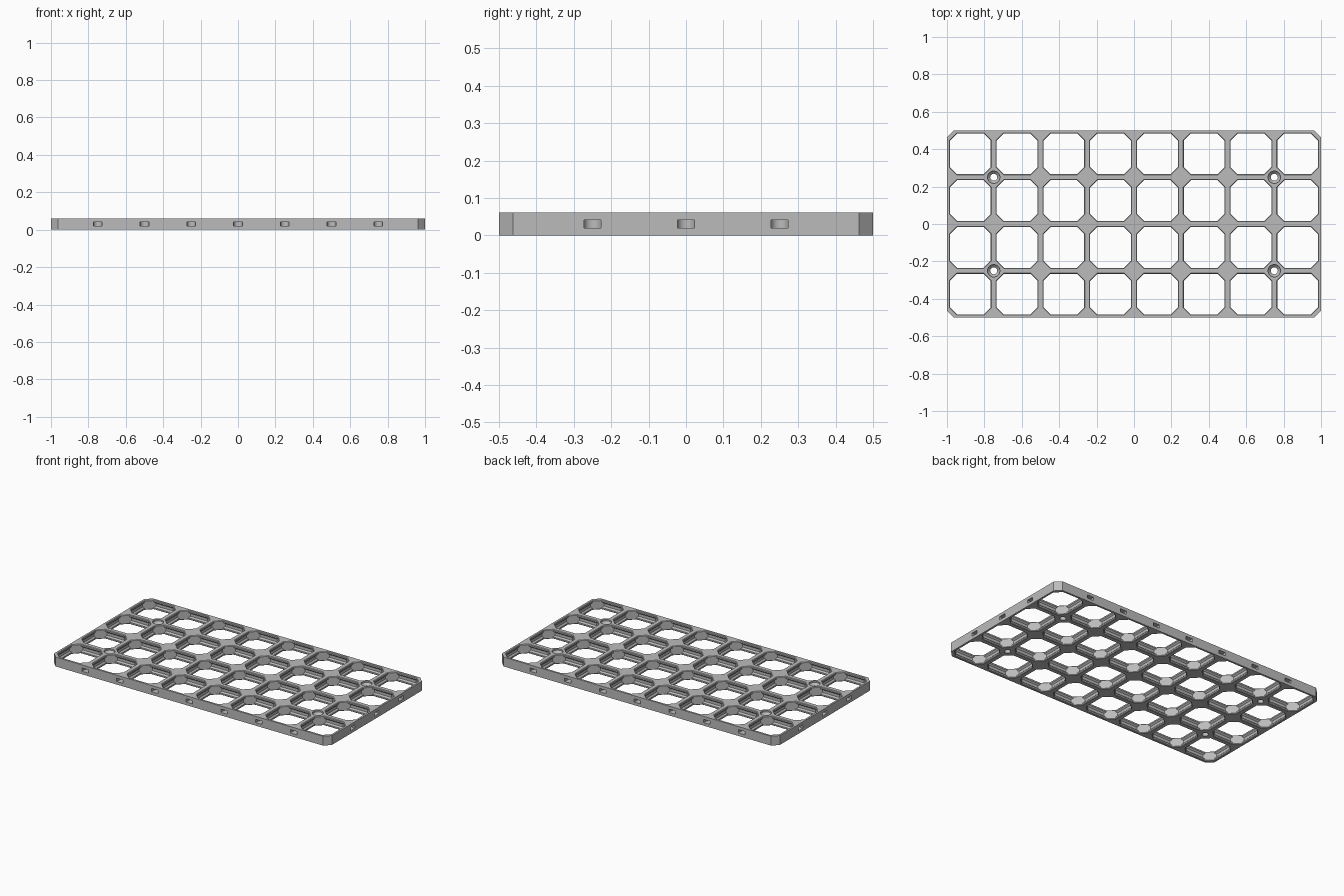
import bpy, bmesh, math
from mathutils import Matrix, Vector

cube = bpy.data.objects.get("Cube")
if cube:
    bpy.data.objects.remove(cube, do_unlink=True)

# Dimensions in millimetres; eight by four tiles span two units
MM = 2 / 224
COLS, ROWS, TILE, THICK = 8, 4, 28.0, 6.8
HALF_X, HALF_Y = COLS * TILE / 2, ROWS * TILE / 2
LIP, WALL, CHAMFER = 1.8, 0.8, 0.4       # rib half widths and edge chamfer
CORNER_CUT, NODE = 4.2, 7.88             # outer corner cut and node block reach

grey = bpy.data.materials.new("plain grey")
grey.use_nodes = True
grey.diffuse_color = (0.5, 0.5, 0.5, 1)
grey.node_tree.nodes["Principled BSDF"].inputs["Base Color"].default_value = (0.5, 0.5, 0.5, 1)


def octagon(hx, hy, cut):
    """Rectangle outline with four corners cut at 45 degrees."""
    return [(hx, cut - hy), (hx, hy - cut), (hx - cut, hy), (cut - hx, hy),
            (-hx, hy - cut), (-hx, cut - hy), (cut - hx, -hy), (hx - cut, -hy)]


def circle(r, n=48):
    return [(r * math.cos(math.tau * i / n), r * math.sin(math.tau * i / n)) for i in range(n)]


def loft(bm, layers, matrix=Matrix()):
    """Closed solid through matching outlines given as (z, points)."""
    rings = [[bm.verts.new(matrix @ Vector((x, y, z))) for x, y in pts] for z, pts in layers]
    for low, high in zip(rings, rings[1:]):
        for i in range(len(low)):
            j = (i + 1) % len(low)
            bm.faces.new((low[i], low[j], high[j], high[i]))
    bm.faces.new(rings[0][::-1])
    bm.faces.new(rings[-1])


def make_object(name, bm):
    bmesh.ops.recalc_face_normals(bm, faces=bm.faces)
    mesh = bpy.data.meshes.new(name)
    bm.to_mesh(mesh)
    bm.free()
    mesh.materials.append(grey)
    obj = bpy.data.objects.new(name, mesh)
    bpy.context.scene.collection.objects.link(obj)
    return obj


# Solid board with cut corners
bm = bmesh.new()
outline = octagon(HALF_X, HALF_Y, CORNER_CUT)
loft(bm, [(0, outline), (THICK, outline)])
board = make_object("grid_board", bm)

# Tile opening: chamfered lips above and below a wider middle groove
bm = bmesh.new()


def opening(inset, reach):
    h = TILE / 2 - inset
    return octagon(h, h, reach - 2 * inset)


mouth = opening(LIP - CHAMFER, NODE - CHAMFER * math.sqrt(2))
throat, groove = opening(LIP, NODE), opening(WALL, NODE)
lower = [(-1, mouth), (0, mouth), (CHAMFER, throat), (1.4, throat), (2.4, groove)]
layers = lower + [(THICK - z, pts) for z, pts in reversed(lower)]
for col in range(COLS):
    for row in range(ROWS):
        centre = ((col + 0.5) * TILE - HALF_X, (row + 0.5) * TILE - HALF_Y, 0)
        loft(bm, layers, Matrix.Translation(centre))

# Countersunk screw holes one tile in from the corners
for sx in (-1, 1):
    for sy in (-1, 1):
        centre = (sx * (HALF_X - TILE), sy * (HALF_Y - TILE), 0)
        shank, head = circle(2.1), circle(3.7)
        loft(bm, [(-1, shank), (THICK - 2.6, shank), (THICK - 1, head), (THICK + 1, head)],
             Matrix.Translation(centre))

# Round-ended connector slots in the rim, local +x pointing inwards
arc = [math.radians(a) for a in range(-90, 91, 10)]
slot = [(2.5 + 2.6 * math.cos(a), 2.6 * math.sin(a)) for a in arc] + [(-1, 2.6), (-1, -2.6)]


def cut_slot(x, y, turn):
    loft(bm, [(THICK / 2 - 1.2, slot), (THICK / 2 + 1.2, slot)],
         Matrix.Translation((x, y, 0)) @ Matrix.Rotation(math.radians(turn), 4, "Z"))


for i in range(1, COLS):
    cut_slot(i * TILE - HALF_X, -HALF_Y, 90)
    cut_slot(i * TILE - HALF_X, HALF_Y, -90)
for i in range(1, ROWS):
    cut_slot(-HALF_X, i * TILE - HALF_Y, 0)
    cut_slot(HALF_X, i * TILE - HALF_Y, 180)
cutter = make_object("opening_cutter", bm)
cutter.hide_render = True

# Cut all openings, then scale to final size
mod = board.modifiers.new("openings", "BOOLEAN")
mod.operation, mod.solver, mod.object = "DIFFERENCE", "EXACT", cutter
bpy.ops.object.select_all(action="DESELECT")
board.select_set(True)
bpy.context.view_layer.objects.active = board
bpy.ops.object.modifier_apply(modifier=mod.name)
bpy.data.objects.remove(cutter, do_unlink=True)
board.data.transform(Matrix.Scale(MM, 4))
bpy.ops.object.shade_smooth_by_angle(angle=math.radians(25))
